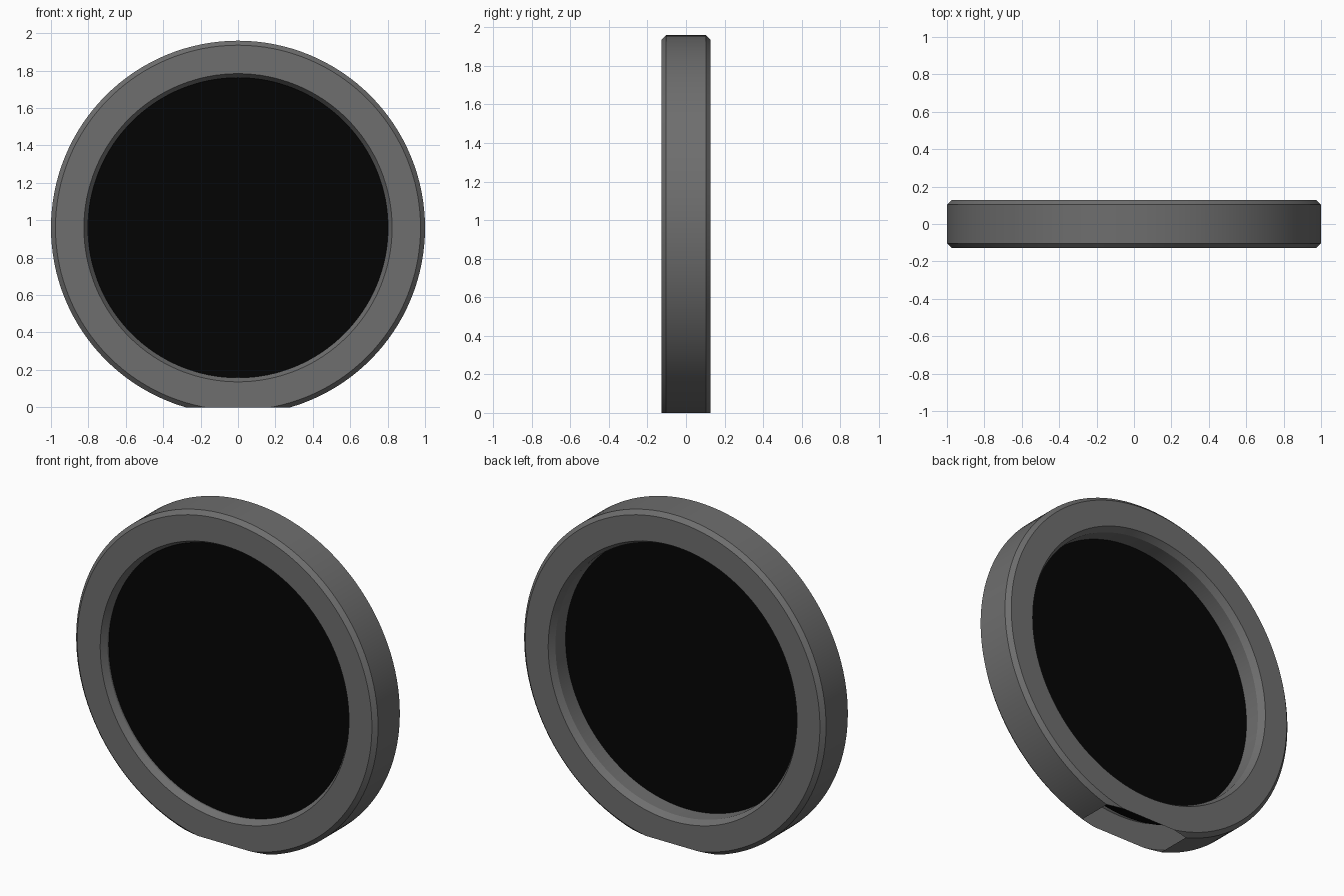
import bpy, bmesh, math
from mathutils import Matrix, Vector

SEGMENTS = 128
CENTRE = Vector((0, 0, 0.96))

default = bpy.data.objects.get("Cube")
if default:
    bpy.data.objects.remove(default, do_unlink=True)


def make_material(name, value):
    mat = bpy.data.materials.new(name)
    mat.use_nodes = True
    colour = (value, value, value, 1)
    mat.diffuse_color = colour
    mat.node_tree.nodes["Principled BSDF"].inputs["Base Color"].default_value = colour
    return mat


def finish(bm, name, mat):
    mesh = bpy.data.meshes.new(name)
    bm.to_mesh(mesh)
    bm.free()
    mesh.materials.append(mat)
    obj = bpy.data.objects.new(name, mesh)
    bpy.context.collection.objects.link(obj)
    bpy.ops.object.select_all(action='DESELECT')
    obj.select_set(True)
    bpy.context.view_layer.objects.active = obj
    bpy.ops.object.shade_smooth_by_angle(angle=math.radians(25))
    return obj


# Ring: chamfered profile (radius, depth) turned about the y axis
profile = [(1.0, -0.103), (1.0, 0.103), (0.976, 0.127), (0.824, 0.127),
           (0.802, 0.09), (0.802, -0.09), (0.824, -0.127), (0.976, -0.127)]
bm = bmesh.new()
verts = [bm.verts.new(CENTRE + Vector((r, y, 0))) for r, y in profile]
edges = [bm.edges.new((v, verts[(i + 1) % len(verts)])) for i, v in enumerate(verts)]
bmesh.ops.spin(bm, geom=verts + edges, cent=CENTRE, axis=(0, 1, 0),
               angle=math.tau, steps=SEGMENTS, use_duplicate=False)
bmesh.ops.remove_doubles(bm, verts=bm.verts, dist=0.0005)
bmesh.ops.recalc_face_normals(bm, faces=bm.faces)

# Base: slice the hollow ring level with the ground, leaving it open
bmesh.ops.bisect_plane(bm, geom=bm.verts[:] + bm.edges[:] + bm.faces[:],
                       plane_co=(0, 0, 0), plane_no=(0, 0, -1), clear_outer=True)
finish(bm, "ring_frame", make_material("dark grey", 0.156))

# Panel: black disc nearer the front, its rim held inside the hollow ring
bm = bmesh.new()
bmesh.ops.create_cone(bm, cap_ends=True, segments=SEGMENTS, radius1=0.85,
                      radius2=0.85, depth=0.072,
                      matrix=Matrix.Translation(CENTRE + Vector((0, -0.042, 0)))
                      @ Matrix.Rotation(math.pi / 2, 4, 'X'))
finish(bm, "disc_panel", make_material("black", 0.0012))
